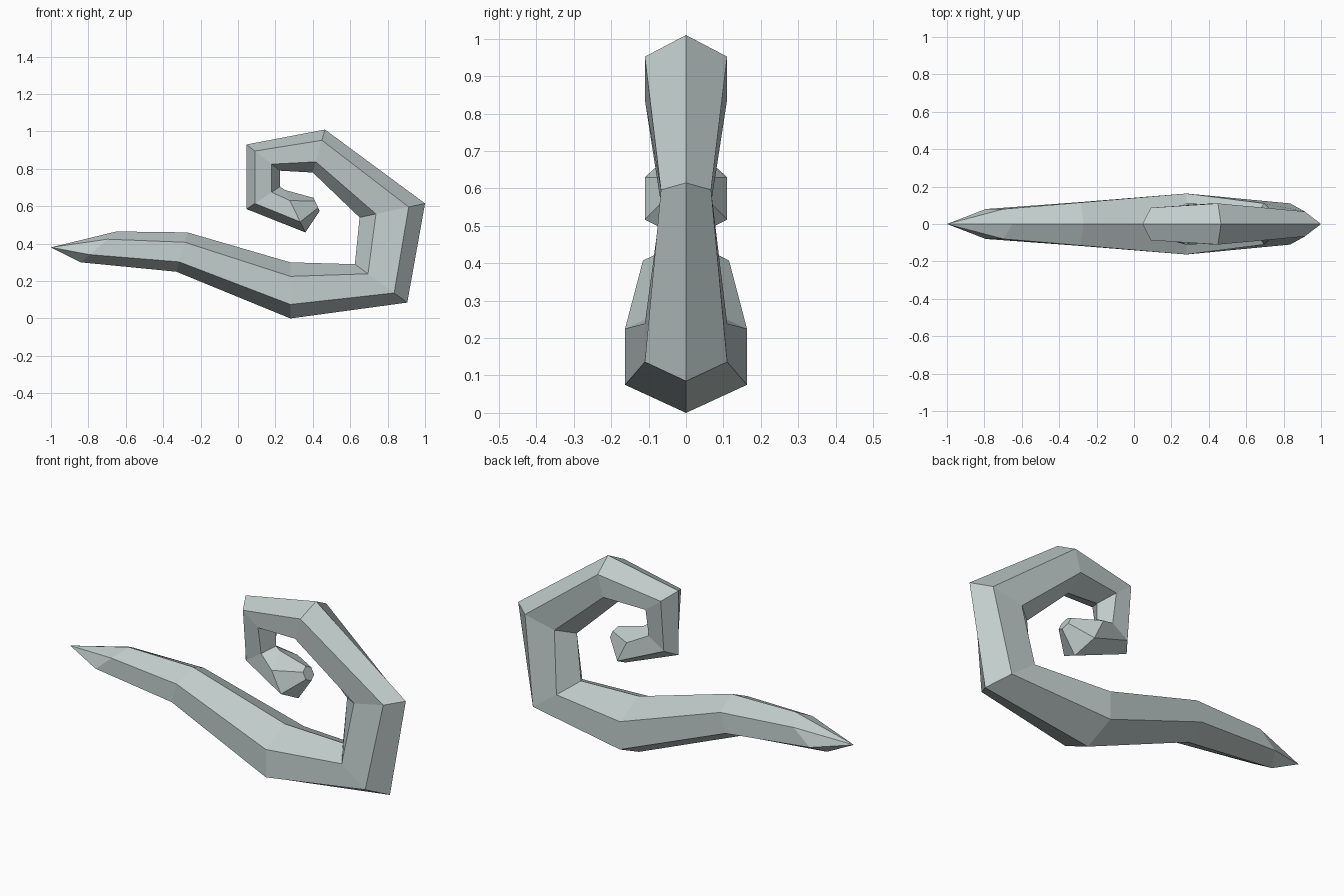
import bpy
import bmesh
from mathutils import Vector

cube = bpy.data.objects.get("Cube")
if cube:
    bpy.data.objects.remove(cube, do_unlink=True)

# Colour
skin = bpy.data.materials.new("pale_grey_green")
skin.use_nodes = True
colour = (0.53, 0.61, 0.60, 1)
skin.diffuse_color = colour
skin.node_tree.nodes["Principled BSDF"].inputs["Base Color"].default_value = colour

# Each section: outer ridge (x, z), inner ridge (x, z), half width
sections = [
    ((-0.84, 0.30), (-0.65, 0.465), 0.08),
    ((-0.33, 0.25), (-0.27, 0.46), 0.115),
    ((0.28, 0.00), (0.28, 0.30), 0.163),
    ((0.905, 0.085), (0.625, 0.29), 0.11),
    ((1.00, 0.615), (0.65, 0.54), 0.067),
    ((0.465, 1.01), (0.40, 0.78), 0.11),
    ((0.045, 0.93), (0.225, 0.79), 0.087),
    ((0.045, 0.585), (0.225, 0.705), 0.06),
    ((0.36, 0.46), (0.25, 0.687), 0.11),
    ((0.437, 0.575), (0.404, 0.645), 0.035),
]
# Hexagon corners: fraction from outer to inner ridge, side of the middle plane
corners = [(0, 0), (0.25, -1), (0.75, -1), (1, 0), (0.75, 1), (0.25, 1)]

bm = bmesh.new()


def hexagon(outer, inner, width):
    o = Vector((outer[0], 0, outer[1]))
    i = Vector((inner[0], 0, inner[1]))
    return [bm.verts.new(o.lerp(i, f) + Vector((0, s * width, 0))) for f, s in corners]


# Curled body, pointed at one end and blunt at the coiled end
rings = [hexagon(*s) for s in sections]
tip = bm.verts.new((-1, 0, 0.38))
for k in range(6):
    n = (k + 1) % 6
    bm.faces.new((tip, rings[0][k], rings[0][n]))
    for a, b in zip(rings, rings[1:]):
        bm.faces.new((a[k], b[k], b[n], a[n]))
bm.faces.new(rings[-1])
bmesh.ops.recalc_face_normals(bm, faces=bm.faces[:])

mesh = bpy.data.meshes.new("curled_tentacle")
bm.to_mesh(mesh)
bm.free()
mesh.materials.append(skin)
tentacle = bpy.data.objects.new("curled_tentacle", mesh)
bpy.context.collection.objects.link(tentacle)
